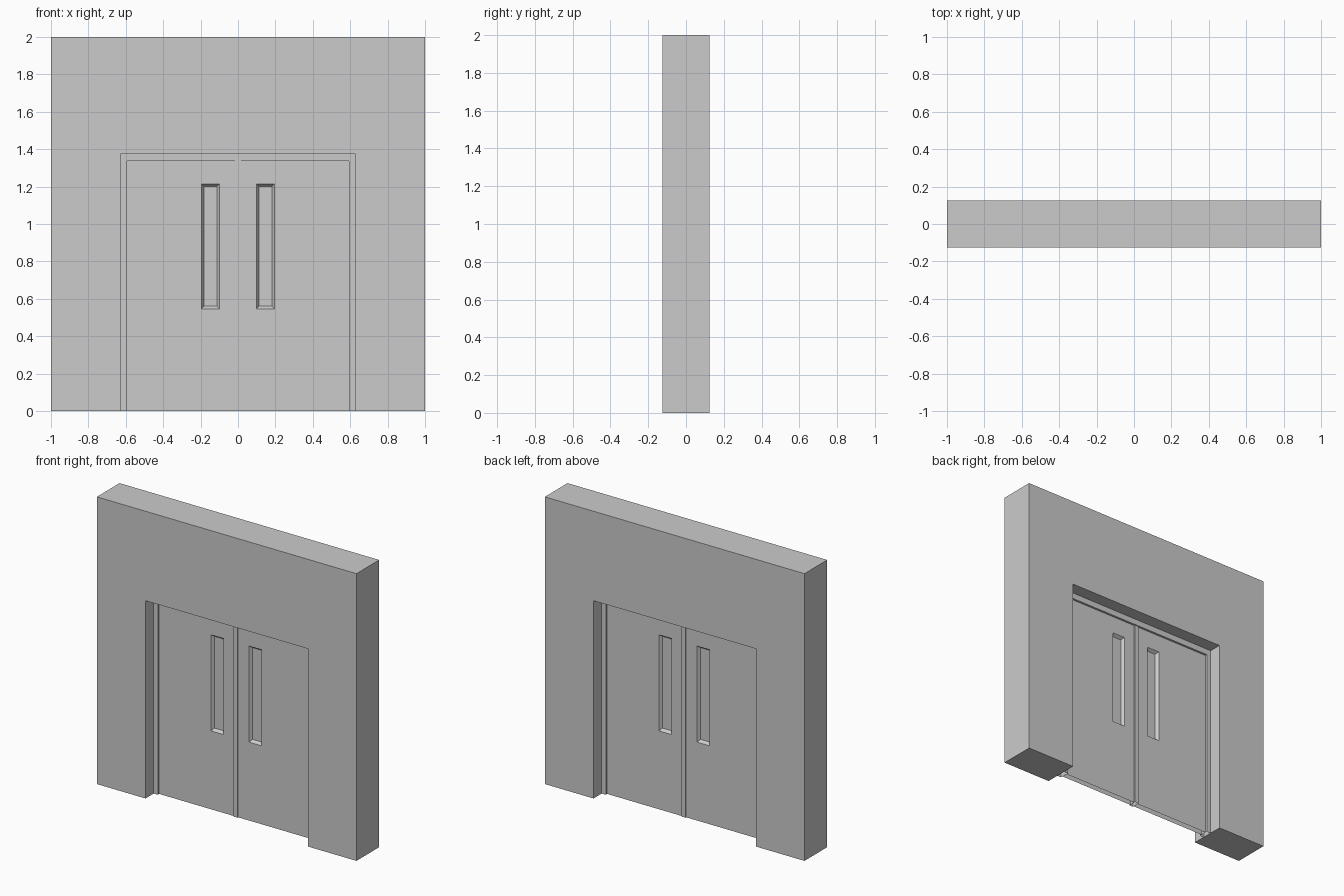
import bpy, bmesh

if "Cube" in bpy.data.objects:
    bpy.data.objects.remove(bpy.data.objects["Cube"])

OW, OH = 0.625, 1.377      # wall opening half width and height
FW, FH = 0.593, 1.336      # clear frame half width and height
MW = 0.015                 # half width of the meeting strip


def finish(bm, name, open_bottom):
    bmesh.ops.remove_doubles(bm, verts=bm.verts, dist=1e-5)
    bmesh.ops.recalc_face_normals(bm, faces=bm.faces)
    if open_bottom:
        low = [f for f in bm.faces if all(v.co.z < 1e-4 for v in f.verts)]
        bmesh.ops.delete(bm, geom=low, context='FACES')
    mesh = bpy.data.meshes.new(name)
    bm.to_mesh(mesh)
    bm.free()
    obj = bpy.data.objects.new(name, mesh)
    bpy.context.collection.objects.link(obj)
    return obj


def slab(name, profile, half, open_bottom=False):
    """Extrude an x-z outline through y = -half..half."""
    bm = bmesh.new()
    face = bm.faces.new([bm.verts.new((x, -half, z)) for x, z in profile])
    ext = bmesh.ops.extrude_face_region(bm, geom=[face], use_keep_orig=True)
    for v in ext['geom']:
        if isinstance(v, bmesh.types.BMVert):
            v.co.y = half
    return finish(bm, name, open_bottom)


def portal(w, h, iw, ih):
    return [(-w, 0), (-w, h), (w, h), (w, 0),
            (iw, 0), (iw, ih), (-iw, ih), (-iw, 0)]


def rect(x0, x1, z0, z1, y):
    return [(x0, y, z0), (x1, y, z0), (x1, y, z1), (x0, y, z1)]


def door(name, s):
    """Door leaf with a splayed window recess on both faces; s = side."""
    bm = bmesh.new()
    x0, x1 = sorted((s * MW, s * FW))
    a0, a1 = sorted((s * 0.099, s * 0.195))
    b0, b1 = sorted((s * 0.113, s * 0.181))
    t = 0.02
    for y in (-t, t):
        loops = [rect(x0, x1, 0, FH, 0), rect(x0, x1, 0, FH, y),
                 rect(a0, a1, 0.546, 1.215, y), rect(b0, b1, 0.561, 1.2, 0)]
        rings = [[bm.verts.new(p) for p in loop] for loop in loops]
        for r, q in zip(rings, rings[1:]):
            for i in range(4):
                j = (i + 1) % 4
                bm.faces.new((r[i], r[j], q[j], q[i]))
    obj = finish(bm, name, True)

    # Window pane in the middle of the leaf
    bm = bmesh.new()
    pane = bm.faces.new([bm.verts.new(p)
                         for p in rect(b0, b1, 0.561, 1.2, 0)])
    glass = finish(bm, name + "_pane", False)
    glass.parent = obj


# Wall with doorway
slab("wall", portal(1, 2, OW, OH), 0.125)
# Door frame
slab("door_frame", portal(OW, OH, FW, FH), 0.035, True)
# Meeting strip between the leaves
slab("meeting_strip", [(-MW, 0), (-MW, FH), (MW, FH), (MW, 0)], 0.028, True)
# Two leaves
door("left_door", -1)
door("right_door", 1)
